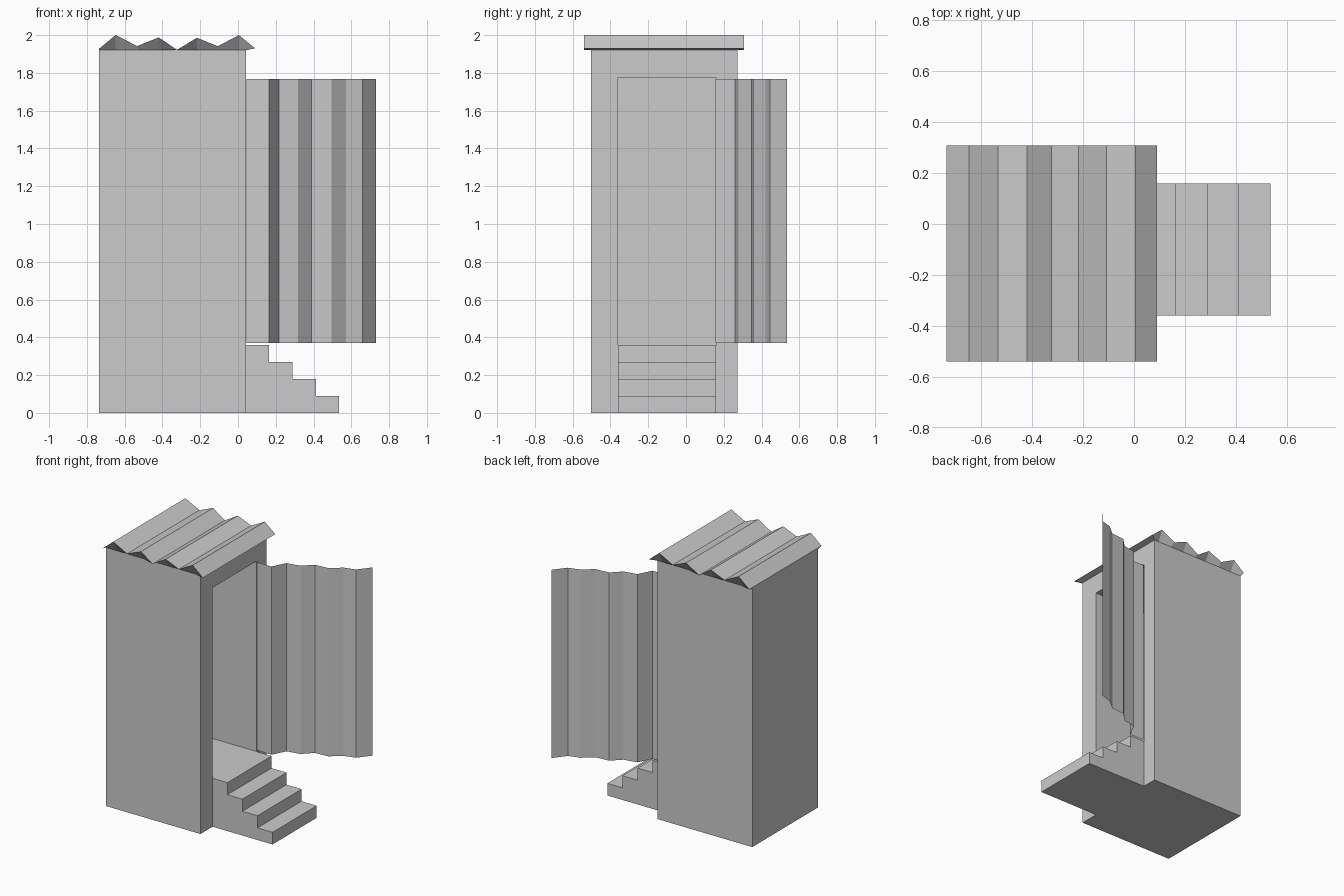
import bpy, bmesh

if "Cube" in bpy.data.objects:
    bpy.data.objects.remove(bpy.data.objects["Cube"])


def skin(name, rows, closed=False, caps=False, side_ends=False):
    """Join matching rows of points with quads, optionally closing the ends."""
    bm = bmesh.new()
    vs = [[bm.verts.new(p) for p in row] for row in rows]
    n = len(rows[0])
    for a, b in zip(vs, vs[1:]):
        for i in range(n if closed else n - 1):
            j = (i + 1) % n
            bm.faces.new((a[i], a[j], b[j], b[i]))
    if caps:
        bm.faces.new(vs[0])
        bm.faces.new(vs[-1])
    if side_ends:
        bm.faces.new([r[0] for r in vs])
        bm.faces.new([r[-1] for r in vs])
    bmesh.ops.recalc_face_normals(bm, faces=bm.faces)
    me = bpy.data.meshes.new(name)
    bm.to_mesh(me)
    bm.free()
    ob = bpy.data.objects.new(name, me)
    bpy.context.collection.objects.link(ob)
    return ob


def rect(x, y0, y1, z0, z1):
    return [(x, y0, z0), (x, y1, z0), (x, y1, z1), (x, y0, z1)]


XL, XR, YF, YB, TOP = -0.735, 0.043, -0.502, 0.272, 1.92   # cabin
DF, DB, SILL, HEAD = -0.36, 0.158, 0.36, 1.775             # doorway

# Cabin: box with a deep doorway recess in its right side
skin("cabin_body", [
    rect(XL, YF, YB, 0, TOP),
    rect(XR, YF, YB, 0, TOP),
    rect(XR, DF, DB, SILL, HEAD),
    rect(-0.62, DF, DB, SILL, HEAD),
], closed=True, caps=True)

# Steps: stair profile extruded across the doorway width
edges = [XR, 0.165, 0.288, 0.412, 0.536]
profile = [(XR, 0)]
for i in range(4):
    z = SILL - 0.09 * i
    profile += [(edges[i], z), (edges[i + 1], z)]
profile.append((edges[-1], 0))
skin("steps", [[(x, y, z) for x, z in profile] for y in (DF, DB)],
     closed=True, caps=True)

# Roof: folded sheet overhanging front and back, tapering in to the cabin top
ridge = [(-0.735, 1.928), (-0.648, 2.0), (-0.533, 1.942), (-0.42, 1.988),
         (-0.323, 1.922), (-0.217, 1.986), (-0.107, 1.941), (0.005, 2.0),
         (0.09, 1.93)]


def base(y):
    return [(min(x, XR) if x < 0 else (0.005 if x < 0.05 else XR), y, TOP)
            for x, z in ridge]


def rim(y):
    return [(x, y, z) for x, z in ridge]


skin("folded_roof", [base(YF), rim(-0.54), rim(0.308), base(YB)],
     side_ends=True)

# Door: single-layer folding panel swung open from the back jamb
folds = [(0.046, 0.158), (0.165, 0.156), (0.218, 0.26), (0.318, 0.278),
         (0.388, 0.347), (0.495, 0.356), (0.573, 0.42), (0.66, 0.445),
         (0.731, 0.535)]
skin("folding_door", [[(x, y, z) for x, y in folds] for z in (0.37, 1.768)])
